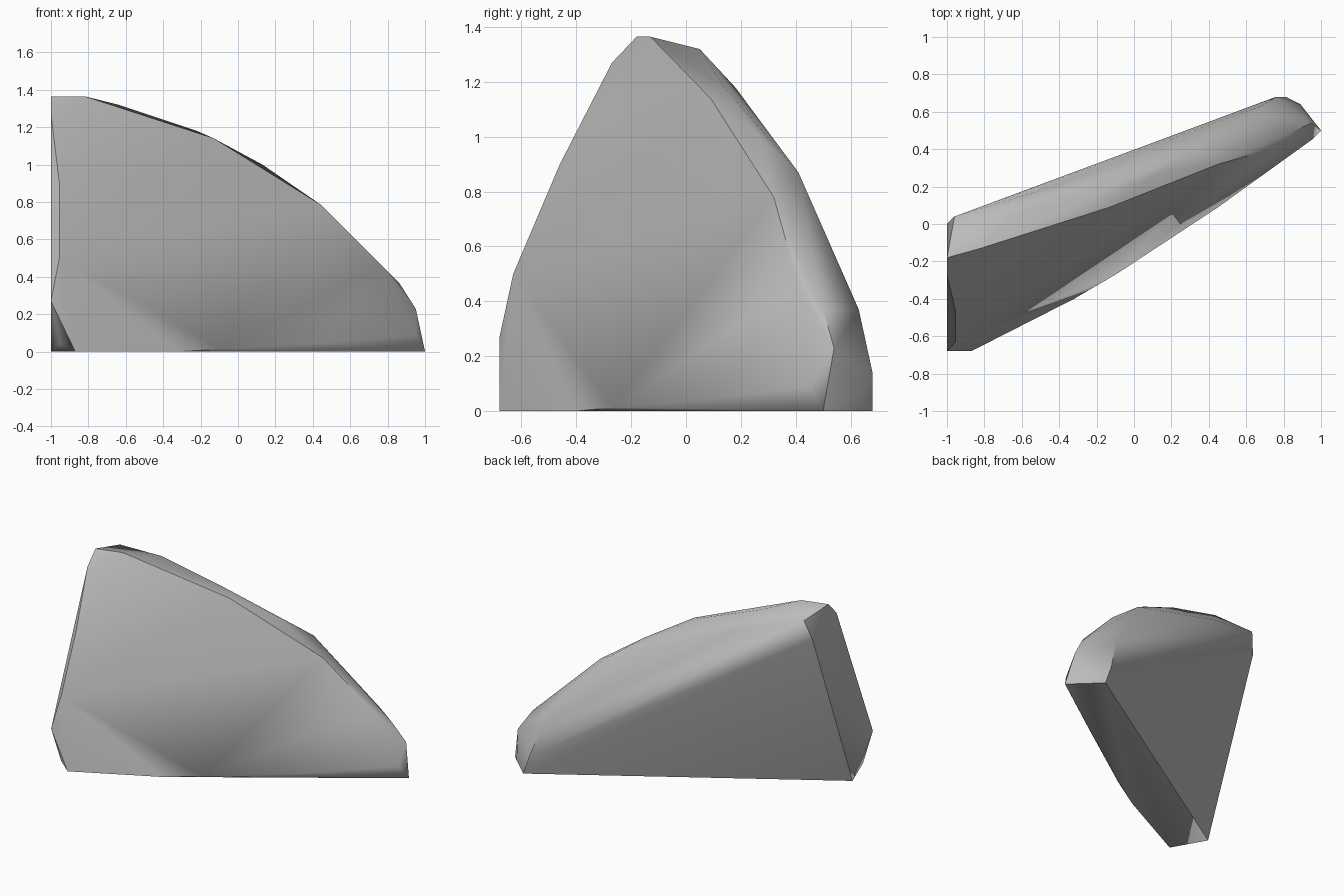
import bpy
import bmesh
import math

cube = bpy.data.objects.get("Cube")
if cube:
    bpy.data.objects.remove(cube, do_unlink=True)

# Plain stone colour
stone = bpy.data.materials.new("grey_stone")
stone.use_nodes = True
grey = (0.5, 0.5, 0.5, 1)
stone.diffuse_color = grey
stone.node_tree.nodes["Principled BSDF"].inputs["Base Color"].default_value = grey

# Narrow slanted footprint
base_outline = [(-1, -.45, 0), (-.87, -.68, 0), (-.32, -.4, 0),
                (1, .5, 0), (.81, .68, 0)]
# Chipped lower front edge
lower_front = [(-.95, -.64, .04), (-.09, -.265, .013), (.45, .09, .045),
               (.95, .45, .09)]
# Broad left end
left_end = [(-1, -.68, .27), (-.955, -.63, .5), (-.955, -.46, .9),
            (-1, -.27, 1.27), (-1, -.18, 1.365), (-1, 0, 1.18)]
# Front rim of the sloping top
front_rim = [(-.82, -.13, 1.365), (-.13, .09, 1.14), (.45, .32, .78),
             (.77, .41, .46), (.86, .5, .37), (.95, .54, .23)]
# Ridge along the sloping top
ridge = [(-.64, .05, 1.32), (-.22, .14, 1.18), (.13, .27, 1), (.31, .41, .87)]
# Back rim, running down to the right end
back_rim = [(-.96, .04, 1.32), (-.5, .18, 1.18), (.41, .47, .73),
            (.68, .63, .37), (.76, .68, .14), (.89, .64, .06)]

# Wrap the chiselled outlines into one solid rock
bm = bmesh.new()
for outline in (base_outline, lower_front, left_end, front_rim, ridge, back_rim):
    for point in outline:
        bm.verts.new(point)
bmesh.ops.convex_hull(bm, input=bm.verts)
loose = [v for v in bm.verts if not v.link_faces]
bmesh.ops.delete(bm, geom=loose, context='VERTS')
bmesh.ops.recalc_face_normals(bm, faces=bm.faces)
mesh = bpy.data.meshes.new("rock")
bm.to_mesh(mesh)
bm.free()

rock = bpy.data.objects.new("rock", mesh)
bpy.context.collection.objects.link(rock)
mesh.materials.append(stone)

# Soft facets with crisp main edges
bpy.ops.object.select_all(action='DESELECT')
rock.select_set(True)
bpy.context.view_layer.objects.active = rock
bpy.ops.object.shade_smooth_by_angle(angle=math.radians(45))
